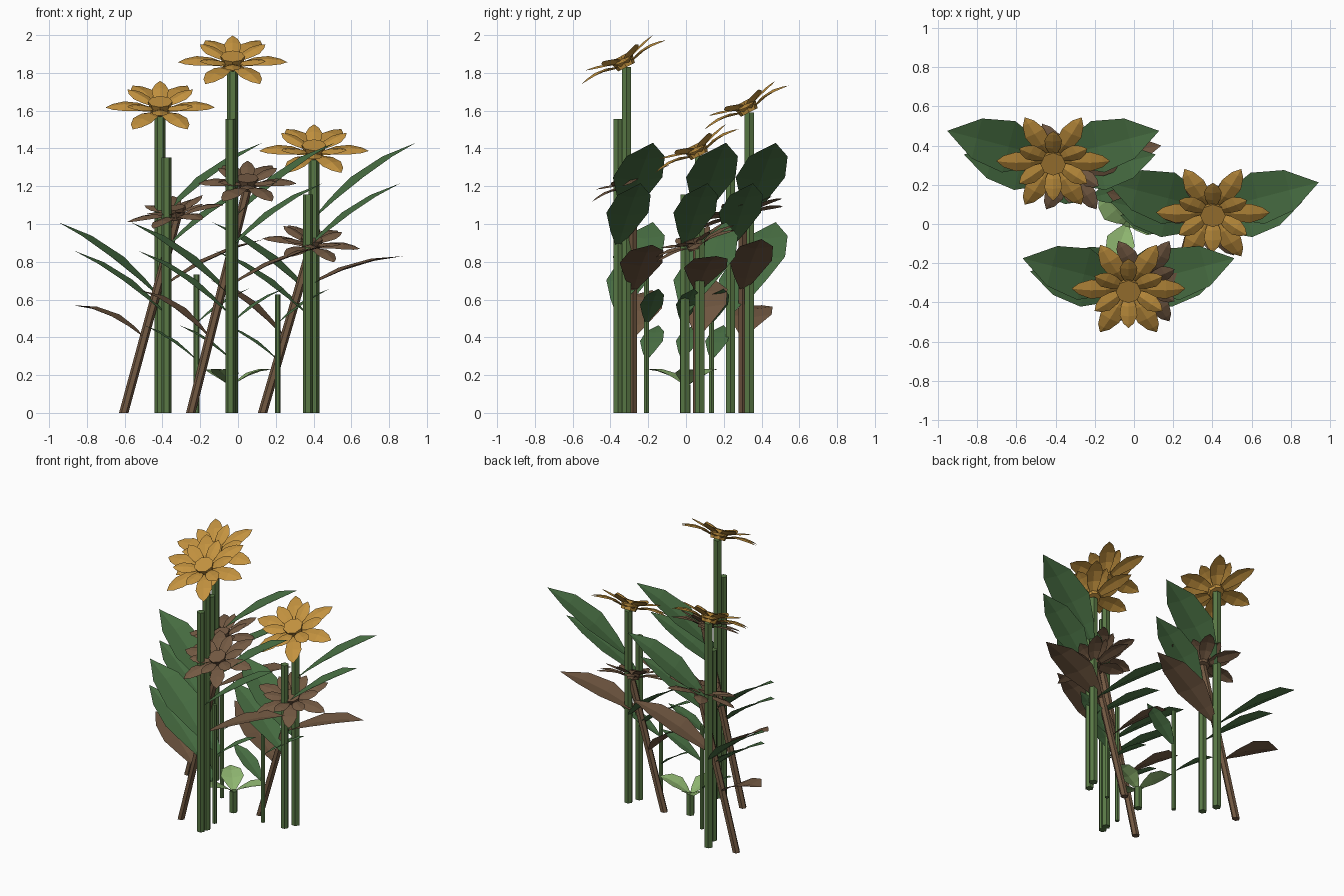
import bpy, bmesh
from math import radians, cos, sin, pi
from mathutils import Vector, Matrix

if "Cube" in bpy.data.objects:
    bpy.data.objects.remove(bpy.data.objects["Cube"])


def material(name, rgb):
    m = bpy.data.materials.new(name)
    m.diffuse_color = (*rgb, 1)
    m.use_nodes = True
    m.node_tree.nodes["Principled BSDF"].inputs["Base Color"].default_value = m.diffuse_color
    return m


STEM = material("stem_green", (0.10, 0.19, 0.06))
LEAF = material("leaf_green", (0.07, 0.17, 0.06))
PALE = material("sprout_green", (0.27, 0.46, 0.16))
GOLD = material("petal_gold", (0.55, 0.29, 0.05))
BROWN = material("dry_brown", (0.17, 0.10, 0.055))


def finish(name, bm, mat):
    mesh = bpy.data.meshes.new(name)
    bm.to_mesh(mesh)
    bm.free()
    ob = bpy.data.objects.new(name, mesh)
    bpy.context.collection.objects.link(ob)
    mesh.materials.append(mat)
    return ob


# Six-sided stem between two points
def stem(name, a, b, r, mat):
    a, b = Vector(a), Vector(b)
    bm = bmesh.new()
    rings = [[bm.verts.new(p + Vector((r * cos(i * pi / 3), r * sin(i * pi / 3), 0)))
              for i in range(6)] for p in (a, b)]
    for i in range(6):
        j = (i + 1) % 6
        bm.faces.new((rings[0][i], rings[0][j], rings[1][j], rings[1][i]))
    bm.faces.new(rings[0][::-1])
    bm.faces.new(rings[1])
    finish(name, bm, mat)


LEAF_PROFILE = [(0, .08), (.18, .55), (.42, 1), (.72, .78), (1, 0)]


# Arched blade folded along its midrib
def blade(bm, base, tip, half, arch, fold, profile=LEAF_PROFILE):
    base, tip = Vector(base), Vector(tip)
    d = tip - base
    side = Vector((-d.y, d.x, 0)).normalized()
    prev = None
    for t, w in profile:
        mid = base + d * t + Vector((0, 0, arch * 4 * t * (1 - t)))
        if w == 0:
            row = [bm.verts.new(mid)]
        else:
            up = Vector((0, 0, fold * w))
            row = [bm.verts.new(mid + side * half * w + up), bm.verts.new(mid),
                   bm.verts.new(mid - side * half * w + up)]
        if prev:
            for i in range(2):
                if len(row) == 1:
                    bm.faces.new((prev[i + 1], row[0], prev[i]))
                else:
                    bm.faces.new((prev[i], prev[i + 1], row[i + 1], row[i]))
        prev = row


def leaf(name, base, offset, half, mat, arch=.03, fold=.02):
    bm = bmesh.new()
    blade(bm, base, Vector(base) + Vector(offset), half, arch, fold)
    finish(name, bm, mat)


PETAL_PROFILE = [(0, .4), (.3, .85), (.6, 1), (.85, .6), (1, 0)]


# Two rings of six petals around a raised disc
def flower(name, at, size, tilt, roll, mat):
    bm = bmesh.new()
    for ring in range(2):
        for i in range(6):
            a = i * pi / 3 + ring * pi / 6
            u = Vector((cos(a), sin(a), 0))
            r0, h0, r1, h1, w = ((.04, .02, .29, .03, .055), (.04, .04, .20, .085, .045))[ring]
            blade(bm, u * r0 + Vector((0, 0, h0)), u * r1 + Vector((0, 0, h1)),
                  w, .025 - .015 * ring, -.012, PETAL_PROFILE)
    bmesh.ops.create_cone(bm, cap_ends=True, segments=8, radius1=.05, radius2=.065,
                          depth=.065, matrix=Matrix.Translation((0, 0, .033)))
    ob = finish(name, bm, mat)
    ob.matrix_world = (Matrix.Translation(at) @ Matrix.Rotation(radians(roll), 4, 'Y')
                       @ Matrix.Rotation(radians(tilt), 4, 'X') @ Matrix.Scale(size, 4))


# Upright plant: stem plus one leaf each side, scaled by growth
def plant(name, x, y, h, r, s):
    stem(name + "_stem", (x, y, 0), (x, y, h), r, STEM)
    for side, z in ((1, 1.03), (-1, .61)):
        reach = .54 * s + .03 * (s < 1)
        leaf(f"{name}_leaf_{'right' if side > 0 else 'left'}", (x, y, z * s),
             (side * reach, .14 * s, .4 * s), .135 * s, LEAF, .03 * s, .02 * s)


# Blooming, mature, young and withered plant in each of three clumps:
# bloom xyz, mature xy, young xy, dry foot xy, dry flower xz, dry leaf tips, tilt, roll
clumps = [
    ("left", (-.412, .335, 1.59), (-.378, .235), (-.22, .135), (-.605, .30), (-.325, 1.03), (.92, .57), 15, -10),
    ("middle", (-.028, -.315, 1.83), (-.04, -.36), (-.035, -.21), (-.25, -.28), (.05, 1.19), (.89, .65), 25, 0),
    ("right", (.402, .072, 1.36), (.37, -.005), (.21, -.02), (.13, .06), (.385, .87), (.83, .70), 22, 6),
]
for n, (x, y, h), m, yg, (dx, dy), (fx, fz), (zr, zl), tilt, roll in clumps:
    plant(n + "_bloom", x, y, h, .029, 1)
    flower(n + "_bloom_flower", (x, y, h), 1, 27.5, 0, GOLD)
    plant(n + "_mature", *m, h * .85, .027, .85)
    plant(n + "_young", *yg, h * .46, .015, .46)
    stem(n + "_dry_stem", (dx, dy, 0), (fx, dy, fz), .025, BROWN)
    slope = (fx - dx) / fz
    for side, zb, zt, reach in ((1, .64, zr, .745), (-1, .40, zl, -.27)):
        bx = dx + slope * zb
        leaf(f"{n}_dry_leaf_{'right' if side > 0 else 'left'}", (bx, dy, zb),
             (dx + reach - bx, .10, zt - zb), .115, BROWN, .035, .015)
    flower(n + "_dry_flower", (fx, dy, fz), .9, tilt, roll, BROWN)

# Central sprout with three pale leaves
sx, sy = -.035, 0
stem("sprout_stem", (sx, sy, 0), (sx, sy, .15), .027, STEM)
for i, a in enumerate((10, 130, 250)):
    a = radians(a)
    leaf(f"sprout_leaf_{i + 1}", (sx, sy, .14), (.22 * cos(a), .22 * sin(a), .09),
         .075, PALE, .02, .015)
